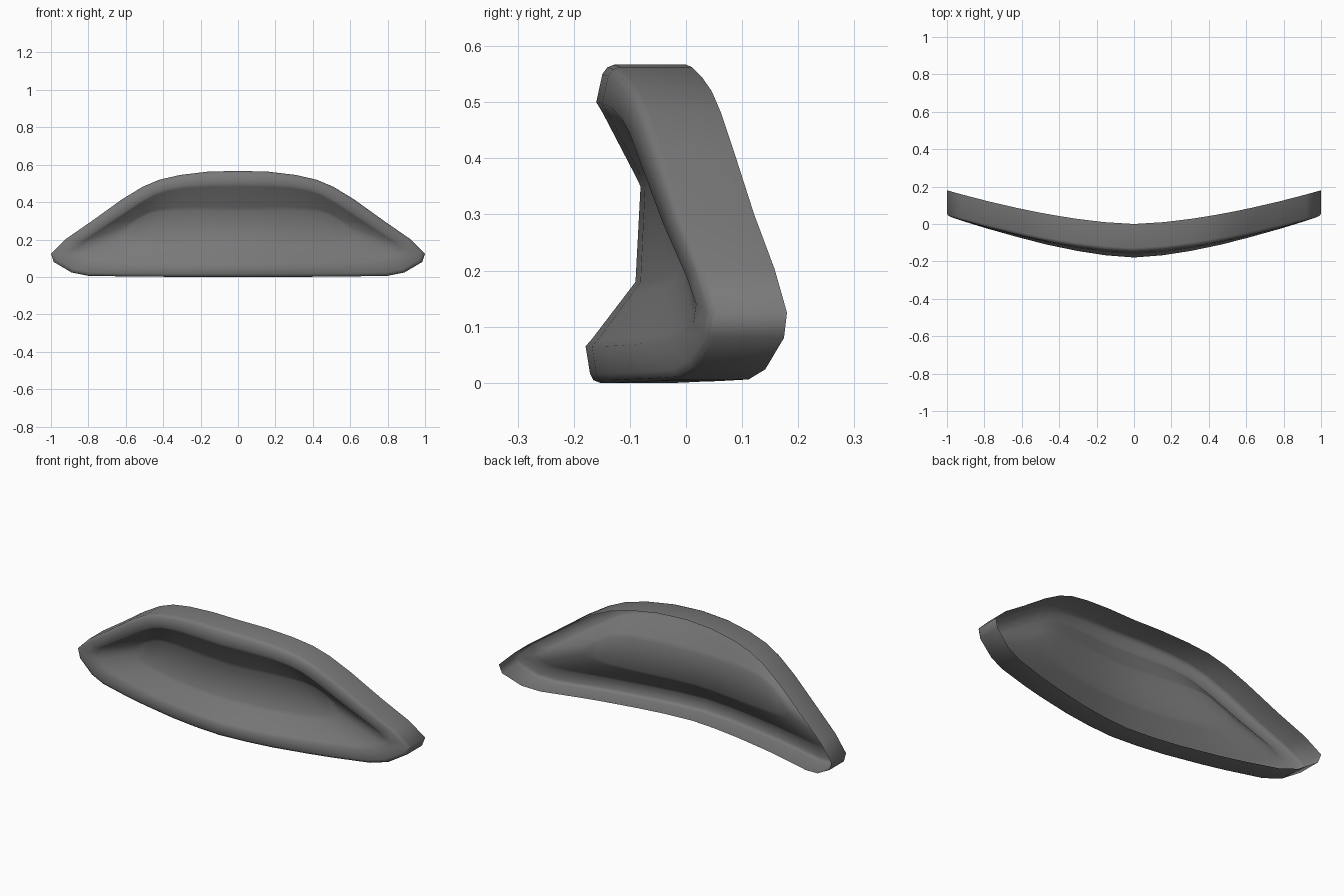
import bpy, bmesh

if "Cube" in bpy.data.objects:
    bpy.data.objects.remove(bpy.data.objects["Cube"])

# Half outlines in x,z: upper centre -> tip -> lower centre (17 points each)
outer = [(0, .567), (.16, .563), (.31, .545), (.42, .52), (.51, .482), (.62, .415), (.78, .30), (.92, .203),
         (1, .125),
         (.985, .08), (.89, .024), (.80, .006), (.62, .003), (.5, .002), (.3, 0), (.15, 0), (0, 0)]
lip = [(0, .50), (.15, .498), (.28, .49), (.38, .471), (.45, .446), (.54, .392), (.70, .285), (.85, .188),
       (.905, .14),
       (.89, .105), (.83, .085), (.76, .075), (.6, .07), (.46, .067), (.3, .065), (.15, .065), (0, .065)]
floor = [(0, .35), (.14, .352), (.26, .354), (.35, .353), (.42, .348), (.48, .335), (.53, .31), (.56, .285),
         (.575, .255),
         (.57, .235), (.55, .215), (.52, .20), (.46, .19), (.38, .185), (.26, .18), (.14, .18), (0, .18)]
N = len(outer)


def mix(a, b, t):
    return [(p[0] + (q[0] - p[0]) * t, p[1] + (q[1] - p[1]) * t) for p, q in zip(a, b)]


def ring(bm, outline, y_up, y_low, y_tip):
    """Ring swept backwards towards the tip; depth differs above and below."""
    verts, tip_x = [], outline[N // 2][0]
    for i, (x, z) in enumerate(outline):
        y0 = y_up if i < N // 2 else y_low
        verts.append(bm.verts.new((x, y0 + (y_tip - y0) * (x / tip_x) ** 1.58, z)))
    return verts


bm = bmesh.new()
rings = [
    ring(bm, outer, 0, -.05, .18),                      # open back edge
    ring(bm, outer, -.128, -.153, .055),                # front of side wall
    ring(bm, mix(outer, lip, .07), -.140, -.165, .045), # rounded corner
    ring(bm, mix(outer, lip, .25), -.149, -.171, .036),
    ring(bm, lip, -.16, -.179, .018),                   # lip of the recess
    ring(bm, mix(lip, floor, .12), -.149, -.167, .016),
    ring(bm, mix(lip, floor, .85), -.092, -.103, -.004),
    ring(bm, floor, -.081, -.090, -.007),               # recess floor edge
]
for a, b in zip(rings, rings[1:]):
    for i in range(N - 1):
        bm.faces.new((a[i], a[i + 1], b[i + 1], b[i]))

# Curved recess floor, bridged from upper to lower edge
f = rings[-1]
for i in range(N // 2 - 1):
    bm.faces.new((f[i], f[i + 1], f[N - 2 - i], f[N - 1 - i]))
m = N // 2
bm.faces.new((f[m - 1], f[m], f[m + 1]))

# Point the recess floor forwards
bmesh.ops.recalc_face_normals(bm, faces=bm.faces)
bm.normal_update()
if sum(fc.normal.y * fc.calc_area() for fc in bm.faces) > 0:
    bmesh.ops.reverse_faces(bm, faces=bm.faces)

me = bpy.data.meshes.new("recessed_shell")
bm.to_mesh(me)
bm.free()
ob = bpy.data.objects.new("recessed_shell", me)
bpy.context.collection.objects.link(ob)
mod = ob.modifiers.new("Mirror", 'MIRROR')
mod.use_axis[0] = True
mod.use_clip = True

# Dark grey finish
mat = bpy.data.materials.new("dark_grey")
mat.diffuse_color = (.19, .19, .19, 1)
mat.use_nodes = True
mat.node_tree.nodes["Principled BSDF"].inputs["Base Color"].default_value = mat.diffuse_color
me.materials.append(mat)

bpy.context.view_layer.objects.active = ob
ob.select_set(True)
bpy.ops.object.modifier_apply(modifier="Mirror")
bpy.ops.object.shade_smooth_by_angle(angle=1.3)
